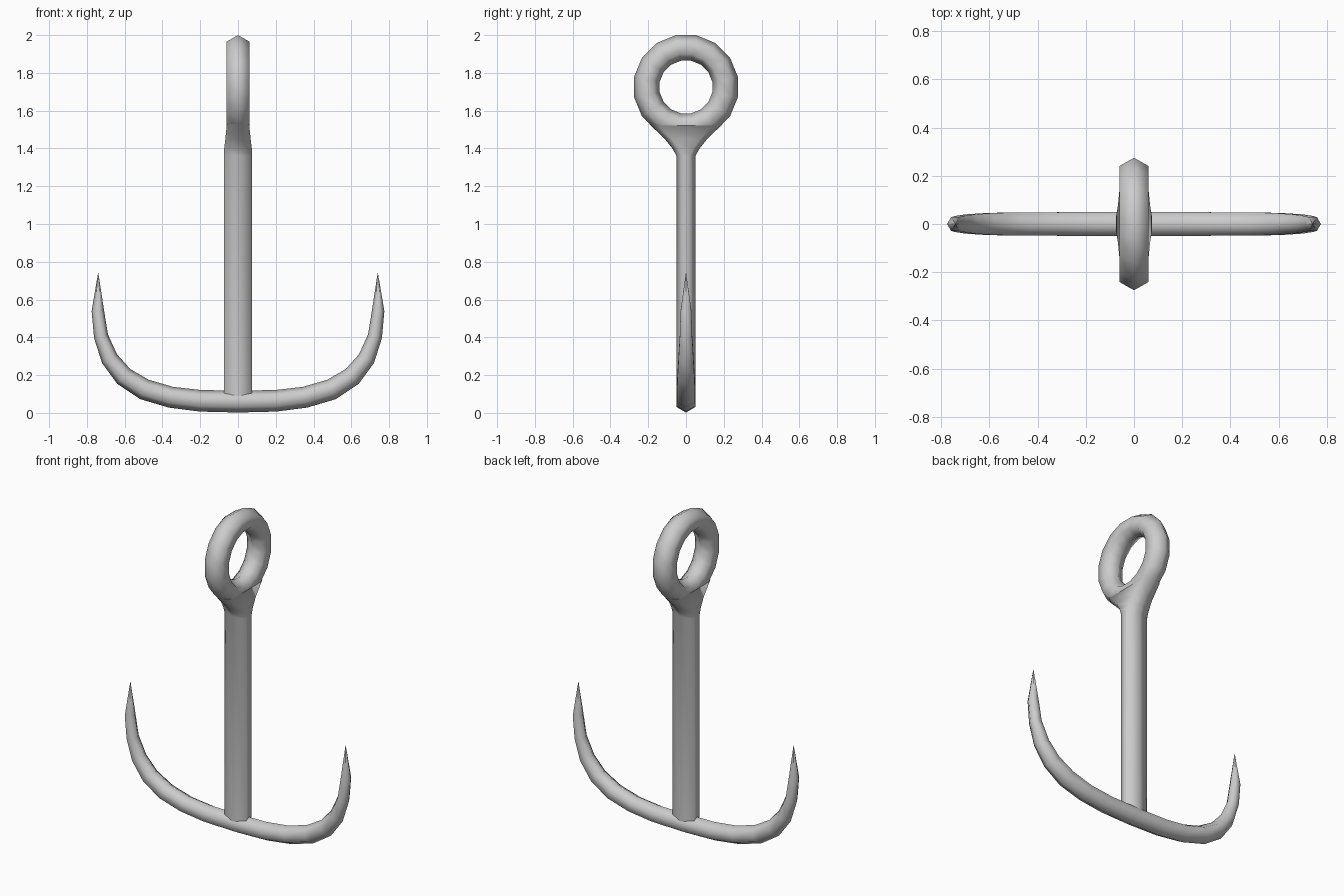
import bpy, bmesh
from math import sin, cos, pi, radians
from mathutils import Vector

if "Cube" in bpy.data.objects:
    bpy.data.objects.remove(bpy.data.objects["Cube"])


def loft(name, sections, closed=False):
    """Skin a list of equal-sided sections into one smooth mesh."""
    bm = bmesh.new()
    rings = [[bm.verts.new(p) for p in s] for s in sections]
    n = len(rings[0])
    pairs = list(zip(rings, rings[1:]))
    if closed:
        pairs.append((rings[-1], rings[0]))
    else:
        bm.faces.new(rings[0])
        bm.faces.new(rings[-1])
    for a, b in pairs:
        for i in range(n):
            j = (i + 1) % n
            bm.faces.new((a[i], a[j], b[j], b[i]))
    bmesh.ops.recalc_face_normals(bm, faces=bm.faces)
    me = bpy.data.meshes.new(name)
    bm.to_mesh(me)
    bm.free()
    ob = bpy.data.objects.new(name, me)
    bpy.context.collection.objects.link(ob)
    bpy.ops.object.select_all(action='DESELECT')
    ob.select_set(True)
    bpy.context.view_layer.objects.active = ob
    bpy.ops.object.shade_smooth_by_angle(angle=radians(75))
    return ob


def hexagon(center, u, v, r):
    """Six-sided section with a corner pointing along u."""
    return [center + r * (cos(k * pi / 3) * u + sin(k * pi / 3) * v) for k in range(6)]


X, Y = Vector((1, 0, 0)), Vector((0, 1, 0))

# eye ring
sections = []
for i in range(16):
    a = (i + 0.5) * pi / 8
    out = Vector((0, cos(a), sin(a)))
    sections.append(hexagon(Vector((0, 0, 1.725)) + out * 0.211, out, X, 0.069))
loft("eye_ring", sections, closed=True)

# shank flaring into the eye: z, half x, half y, half width of side flat
shank = [(0.05, 0.075, 0.05, 0.025), (1.36, 0.075, 0.05, 0.025),
         (1.40, 0.073, 0.072, 0.04), (1.45, 0.067, 0.112, 0.075),
         (1.53, 0.059, 0.195, 0.155)]
loft("shank", [[Vector(p) for p in ((0, y, z), (x, f, z), (x, -f, z),
                                    (0, -y, z), (-x, -f, z), (-x, f, z))]
               for z, x, y, f in shank])

# double hook, mirrored path: x, z, radius
half = [(0.2, 0.064, 0.057), (0.355, 0.083, 0.056), (0.495, 0.124, 0.056),
        (0.605, 0.193, 0.052), (0.68, 0.287, 0.046), (0.725, 0.405, 0.038),
        (0.742, 0.54, 0.033), (0.74, 0.74, 0.001)]
path = [(-x, z, r) for x, z, r in reversed(half)] + [(0, 0.06, 0.058)] + half
sections = []
for i, (x, z, r) in enumerate(path):
    a, b = path[max(i - 1, 0)], path[min(i + 1, len(path) - 1)]
    t = Vector((b[0] - a[0], 0, b[1] - a[1])).normalized()
    sections.append(hexagon(Vector((x, 0, z)), Vector((-t.z, 0, t.x)), Y, r))
loft("double_hook", sections)
